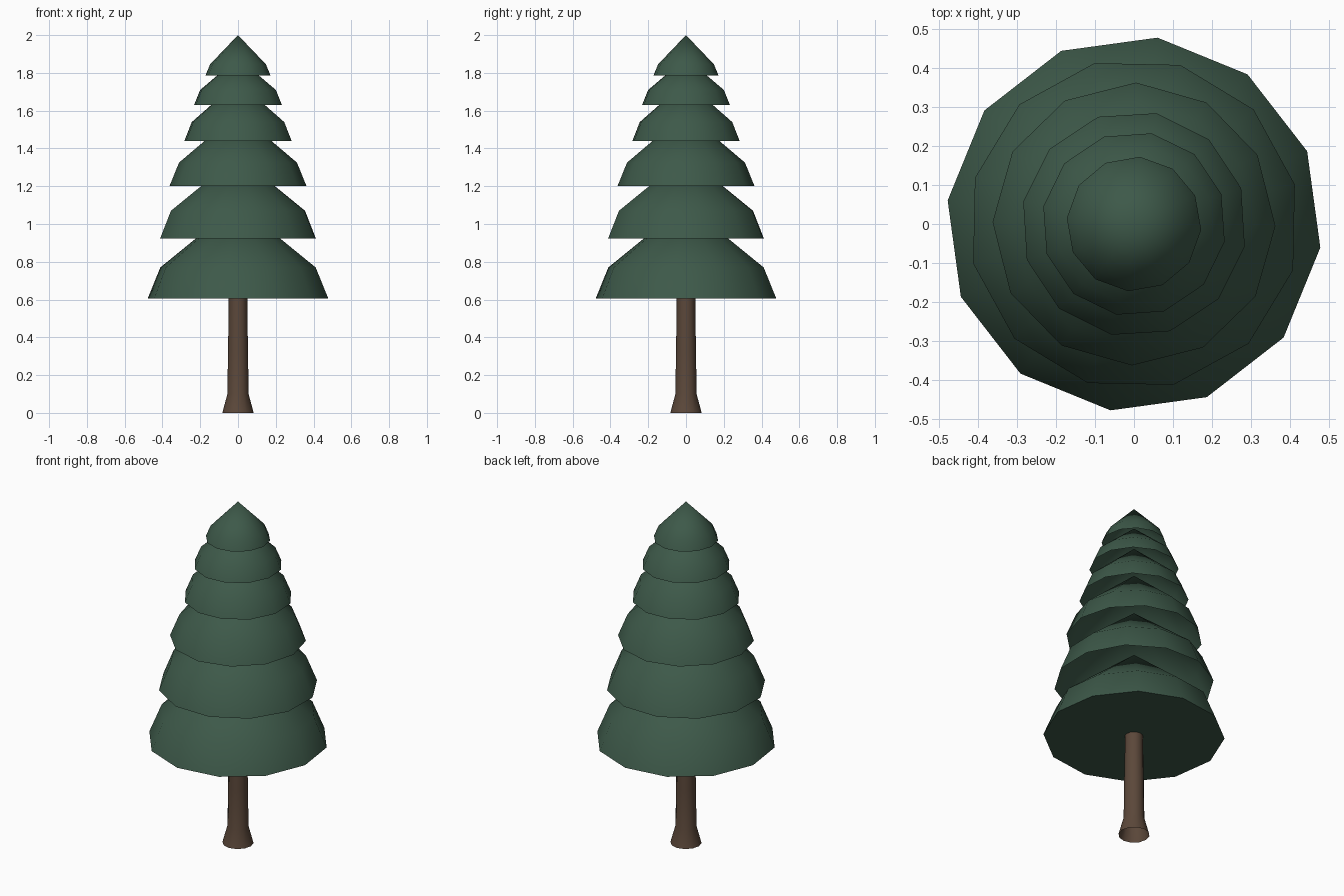
import bpy
import bmesh
from math import cos, sin, pi, radians

SIDES = 12

cube = bpy.data.objects.get("Cube")
if cube:
    bpy.data.objects.remove(cube, do_unlink=True)


def make_material(name, rgb):
    mat = bpy.data.materials.new(name)
    mat.use_nodes = True
    mat.diffuse_color = (*rgb, 1)
    bsdf = next(n for n in mat.node_tree.nodes if n.type == 'BSDF_PRINCIPLED')
    bsdf.inputs["Base Color"].default_value = (*rgb, 1)
    return mat


def lathe(name, profile, turn, mat, cap_bottom=False):
    """Spin (radius, height) points around z; a zero radius closes to a tip."""
    bm = bmesh.new()
    rings = []
    for r, z in profile:
        if r == 0:
            rings.append([bm.verts.new((0, 0, z))] * SIDES)
        else:
            angles = [radians(turn) + 2 * pi * i / SIDES for i in range(SIDES)]
            rings.append([bm.verts.new((r * cos(a), r * sin(a), z)) for a in angles])
    for low, high in zip(rings, rings[1:]):
        for i in range(SIDES):
            j = (i + 1) % SIDES
            corners = [low[i], low[j], high[j], high[i]]
            bm.faces.new(list(dict.fromkeys(corners)))
    if cap_bottom:
        bm.faces.new(rings[0][::-1])
    mesh = bpy.data.meshes.new(name)
    bm.to_mesh(mesh)
    bm.free()
    mesh.materials.append(mat)
    obj = bpy.data.objects.new(name, mesh)
    bpy.context.collection.objects.link(obj)
    bpy.ops.object.select_all(action='DESELECT')
    obj.select_set(True)
    bpy.context.view_layer.objects.active = obj
    bpy.ops.object.shade_smooth_by_angle(angle=radians(42))
    return obj


bark = make_material("brown bark", (0.105, 0.064, 0.042))
needles = make_material("dark green needles", (0.047, 0.100, 0.067))

# Trunk with a flared foot
lathe("trunk", [(0.083, 0), (0.056, 0.10), (0.053, 0.33), (0.049, 0.55), (0.049, 0.62)],
      0, bark)

# Foliage skirts: rim radius, rim height, shoulder height, tip height, turn
tiers = [
    (0.482, 0.605, 0.77, 1.105, -7.2),
    (0.425, 0.922, 1.07, 1.36, 13.8),
    (0.363, 1.20, 1.325, 1.59, -0.8),
    (0.290, 1.44, 1.54, 1.755, 18.5),
    (0.237, 1.63, 1.71, 1.88, -11),
    (0.173, 1.785, 1.845, 2.0, -5),
]
for n, (r, rim, shoulder, tip, turn) in enumerate(tiers, 1):
    lathe(f"foliage_tier_{n}", [(r, rim), (r * 0.86, shoulder), (0, tip)],
          turn, needles, cap_bottom=(n == 1))
